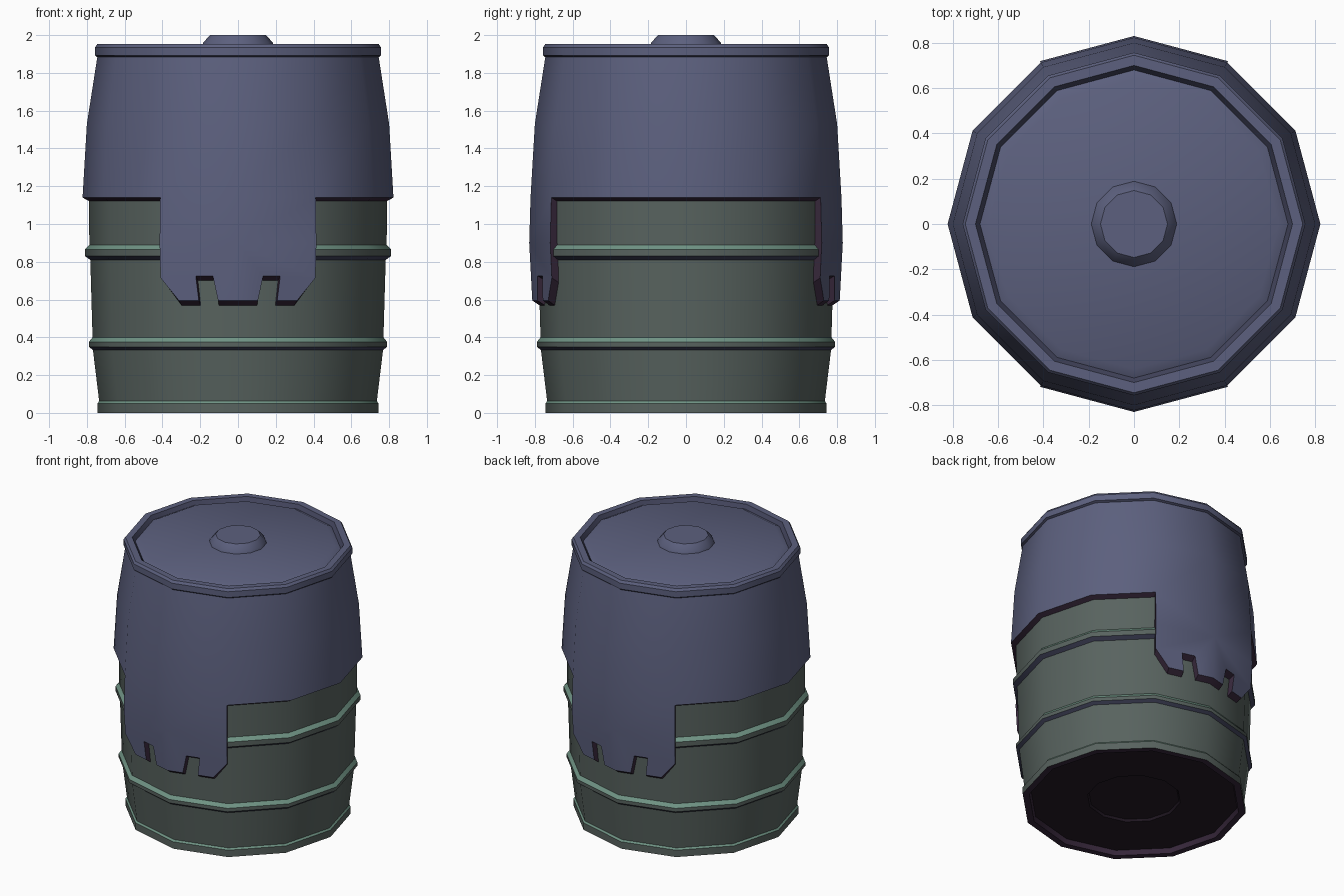
import bpy, bmesh, math

if "Cube" in bpy.data.objects:
    bpy.data.objects.remove(bpy.data.objects["Cube"])

SIDES = 12


def material(name, r, g, b):
    lin = lambda c: ((c / 255 + 0.055) / 1.055) ** 2.4
    m = bpy.data.materials.new(name)
    m.diffuse_color = (lin(r), lin(g), lin(b), 1)
    m.use_nodes = True
    m.node_tree.nodes["Principled BSDF"].inputs["Base Color"].default_value = m.diffuse_color
    return m


MATS = [material("barrel_green", 88, 99, 95),
        material("ridge_light_green", 112, 148, 133),
        material("cover_blue_grey", 92, 96, 126),
        material("dark_plum", 56, 40, 60),
        material("slate_underside", 66, 68, 92),
        material("base_dark", 36, 26, 38)]
GREEN, LIGHT, COVER, PLUM, SLATE, BASE = range(6)


def corner(k, r, z):
    a = 2 * math.pi * k / SIDES
    return (r * math.cos(a), r * math.sin(a), z)


def face(bm, points, mat):
    f = bm.faces.new([bm.verts.new(p) for p in points])
    f.material_index = mat


def lathe(bm, profile):
    """Twelve-sided rings; each entry is (radius, height, colour of band below it)."""
    for (r0, z0, _), (r1, z1, mat) in zip(profile, profile[1:]):
        for k in range(SIDES):
            pts = [corner(k, r0, z0), corner(k + 1, r0, z0),
                   corner(k + 1, r1, z1), corner(k, r1, z1)]
            if r0 == 0:
                pts.pop(0)
            elif r1 == 0:
                pts.pop()
            face(bm, pts, mat)


def finish(bm, name):
    bmesh.ops.remove_doubles(bm, verts=bm.verts, dist=1e-4)
    bmesh.ops.recalc_face_normals(bm, faces=bm.faces)
    me = bpy.data.meshes.new(name)
    bm.to_mesh(me)
    bm.free()
    for m in MATS:
        me.materials.append(m)
    ob = bpy.data.objects.new(name, me)
    bpy.context.collection.objects.link(ob)
    bpy.ops.object.select_all(action='DESELECT')
    ob.select_set(True)
    bpy.context.view_layer.objects.active = ob
    bpy.ops.object.shade_smooth_by_angle(angle=math.radians(32))


# Barrel body with recessed base, foot rim and two raised ridges
bm = bmesh.new()
lathe(bm, [(0, .05, 0), (.30, .05, BASE), (.31, .035, BASE), (.69, .035, BASE),
           (.70, 0, PLUM), (.745, 0, PLUM), (.745, .05, GREEN), (.735, .062, LIGHT),
           (.768, .333, GREEN), (.79, .35, SLATE), (.79, .375, GREEN), (.77, .40, LIGHT),
           (.782, .81, GREEN), (.81, .83, SLATE), (.81, .865, GREEN), (.787, .89, LIGHT),
           (.79, 1.2, GREEN)])
finish(bm, "barrel_body")

# Cover: upper shell, top rim, groove and lid
HEM, MID, LIP = 1.14, .90, .028
bm = bmesh.new()
lathe(bm, [(.823, HEM, 0), (.80, 1.53, COVER), (.745, 1.883, COVER), (.757, 1.893, SLATE),
           (.757, 1.935, COVER), (.745, 1.952, COVER), (.70, 1.952, COVER),
           (.68, 1.925, SLATE), (.64, 1.945, COVER), (0, 1.945, COVER)])


def cover_radius(z):
    if z > MID:
        return .83 + (.823 - .83) * (z - MID) / (HEM - MID)
    return .83 - .016 * (MID - z) / .3


def on_side(k0, k1, t, z, inner=False):
    """Point at fraction t along the straight side between two corners."""
    r = .772 if inner else cover_radius(z)
    z = z - LIP if inner else z
    a, b = corner(k0, r, z), corner(k1, r, z)
    return tuple(p + (q - p) * t for p, q in zip(a, b))


# Half of a hanging flap: (fraction from the middle, height)
FLAP = [(0, .595), (.26, .595), (.325, .725), (.545, .725), (.51, .595),
        (.77, .595), (1, .715), (1, MID), (1, HEM)]
FLAPS = {(9, 10), (9, 8), (3, 4), (3, 2)}

# Flap plates at front and back, mirrored about the middle corner
for k0, k1 in FLAPS:
    lower = FLAP[:-1] + [(0, MID)]
    face(bm, [on_side(k0, k1, t, z) for t, z in lower], COVER)
    face(bm, [on_side(k0, k1, t, z) for t, z in
              ((0, MID), (1, MID), (1, HEM), (0, HEM))], COVER)

# Plum edge running all round the hem and the flap teeth
for k in range(SIDES):
    pair = next((p for p in FLAPS if set(p) == {k, k + 1}), None)
    path = FLAP if pair else [(0, HEM), (1, HEM)]
    k0, k1 = pair or (k, k + 1)
    for a, b in zip(path, path[1:]):
        face(bm, [on_side(k0, k1, *a), on_side(k0, k1, *b),
                  on_side(k0, k1, *b, True), on_side(k0, k1, *a, True)], PLUM)
finish(bm, "cover")

# Round knob in the middle of the lid
bm = bmesh.new()
lathe(bm, [(.19, 1.94, 0), (.185, 1.96, COVER), (.148, 2.0, COVER), (0, 2.0, COVER)])
finish(bm, "lid_knob")
